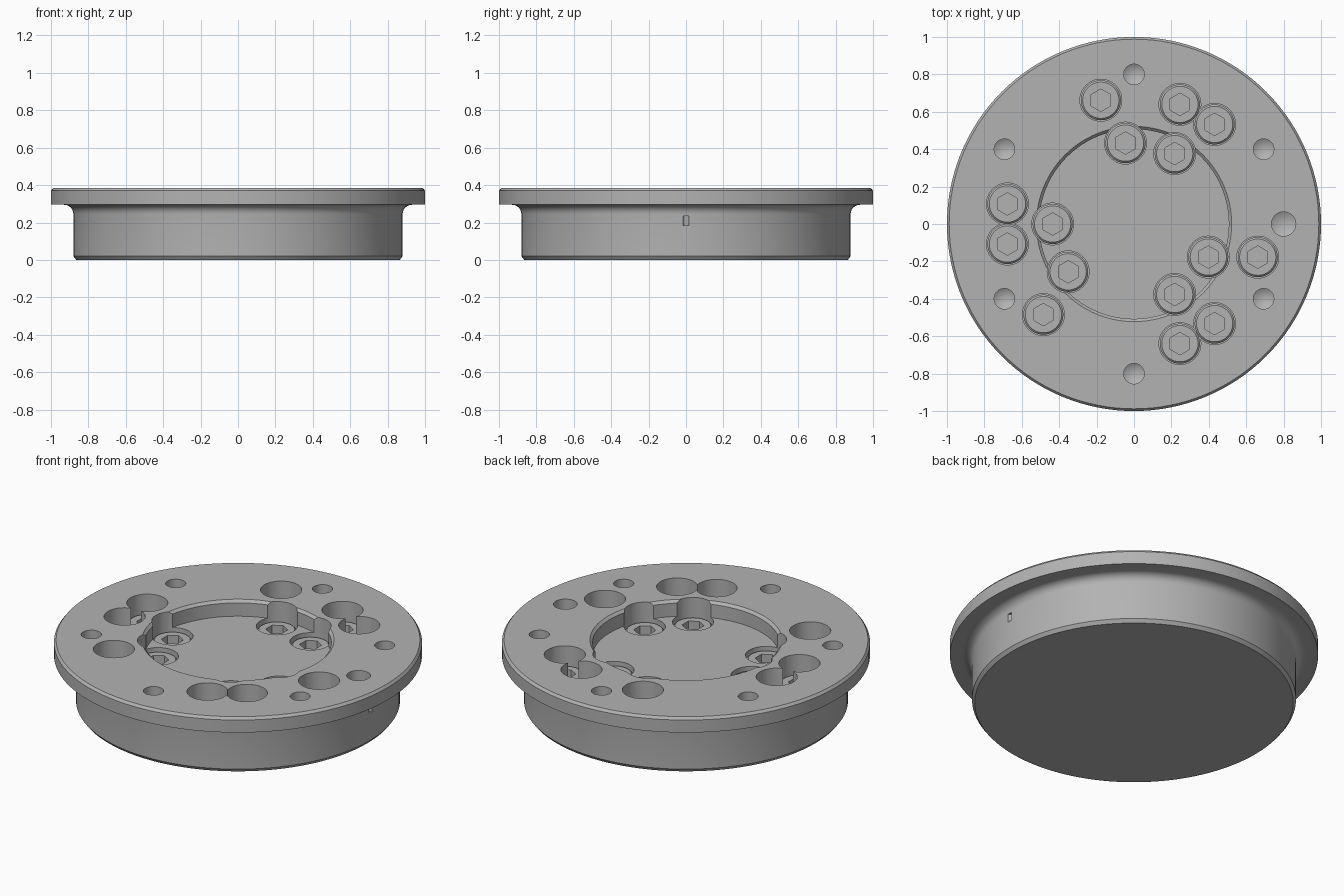
import bpy, bmesh, math
from mathutils import Matrix, Vector

cube = bpy.data.objects.get("Cube")
if cube:
    bpy.data.objects.remove(cube, do_unlink=True)

# One machined-metal grey
grey = bpy.data.materials.new("metal_grey")
grey.use_nodes = True
colour = (0.45, 0.45, 0.45, 1)
grey.diffuse_color = colour
grey.node_tree.nodes["Principled BSDF"].inputs["Base Color"].default_value = colour

TOP, FLOOR, HEAD_TOP, SEAT = 0.385, 0.29, 0.27, 0.17


def lathe(name, profile, sides, loc=(0, 0, 0)):
    """Turn an (r, z) profile that starts and ends on the axis."""
    bm = bmesh.new()
    rings = []
    for r, z in profile:
        if r == 0:
            rings.append([bm.verts.new((0, 0, z))])
        else:
            rings.append([bm.verts.new((r * math.cos(a), r * math.sin(a), z))
                          for a in (2 * math.pi * i / sides for i in range(sides))])
    for low, high in zip(rings, rings[1:]):
        for i in range(sides):
            j = (i + 1) % sides
            if len(low) == 1:
                bm.faces.new((low[0], high[j], high[i]))
            elif len(high) == 1:
                bm.faces.new((low[i], low[j], high[0]))
            else:
                bm.faces.new((low[i], low[j], high[j], high[i]))
    bmesh.ops.recalc_face_normals(bm, faces=bm.faces)
    mesh = bpy.data.meshes.new(name)
    bm.to_mesh(mesh)
    bm.free()
    mesh.materials.append(grey)
    obj = bpy.data.objects.new(name, mesh)
    obj.location = loc
    bpy.context.collection.objects.link(obj)
    return obj


def activate(obj):
    bpy.ops.object.select_all(action='DESELECT')
    obj.select_set(True)
    bpy.context.view_layer.objects.active = obj


def cut(target, cutter):
    """Subtract the cutter and remove it."""
    cutter.hide_render = True
    activate(target)
    mod = target.modifiers.new("cut", 'BOOLEAN')
    mod.operation = 'DIFFERENCE'
    mod.solver = 'EXACT'
    mod.object = cutter
    bpy.context.view_layer.update()
    bpy.ops.object.modifier_apply(modifier=mod.name)
    bpy.data.objects.remove(cutter, do_unlink=True)


def polar(r, degrees, z=0):
    a = math.radians(degrees)
    return Vector((r * math.cos(a), r * math.sin(a), z))


# Flanged body with a concave fillet under the flange and a central recess
fillet = [(0.93 - 0.05 * math.cos(t), 0.245 + 0.05 * math.sin(t))
          for t in (math.pi / 2 * i / 6 for i in range(7))]
profile = ([(0, 0), (0.865, 0), (0.88, 0.02)] + fillet +
           [(1, 0.295), (1, 0.37), (0.988, TOP), (0.522, TOP),
            (0.507, 0.37), (0.507, FLOOR), (0, FLOOR)])
body = lathe("flanged_body", profile, 128)

# Screw positions repeat three times around the axis
spots = []
for turn in (0, 120, 240):
    spots += [polar(0.435, turn + a) for a in (60, 96)]
    spots += [polar(0.685, turn + a) for a in (51, 69, 105)]

# Counterbored screw pockets
for p in spots:
    cut(body, lathe("pocket_cutter", [(0, SEAT), (0.112, SEAT), (0.112, 0.5), (0, 0.5)],
                    40, p))

# Drilled holes with conical bottoms, one of them larger
drills = [(30 + 60 * i, 0.055) for i in range(6)] + [(0, 0.065)]
for angle, r in drills:
    cut(body, lathe("drill_cutter", [(0, 0.2), (r, 0.235), (r, 0.5), (0, 0.5)],
                    32, polar(0.8, angle)))

# Small notch in the side wall
notch = lathe("notch_cutter", [(0, 0.185), (0.015, 0.185), (0.015, 0.235), (0, 0.235)],
              12, (0.88, 0, 0))
cut(body, notch)

# Socket head screw, shared by every pocket
screw = lathe("socket_screw", [(0, SEAT), (0.107, SEAT), (0.107, HEAD_TOP - 0.01),
                               (0.097, HEAD_TOP), (0, HEAD_TOP)], 40)
hexagon = lathe("hex_cutter", [(0, 0.21), (0.06, 0.21), (0.06, 0.4), (0, 0.4)], 6)
hexagon.data.transform(Matrix.Rotation(math.radians(30), 4, 'Z'))
cut(screw, hexagon)

for obj in (body, screw):
    activate(obj)
    bpy.ops.object.shade_smooth_by_angle(angle=math.radians(25))

screw.location = spots[0]
for p in spots[1:]:
    copy = screw.copy()
    copy.location = p
    bpy.context.collection.objects.link(copy)
